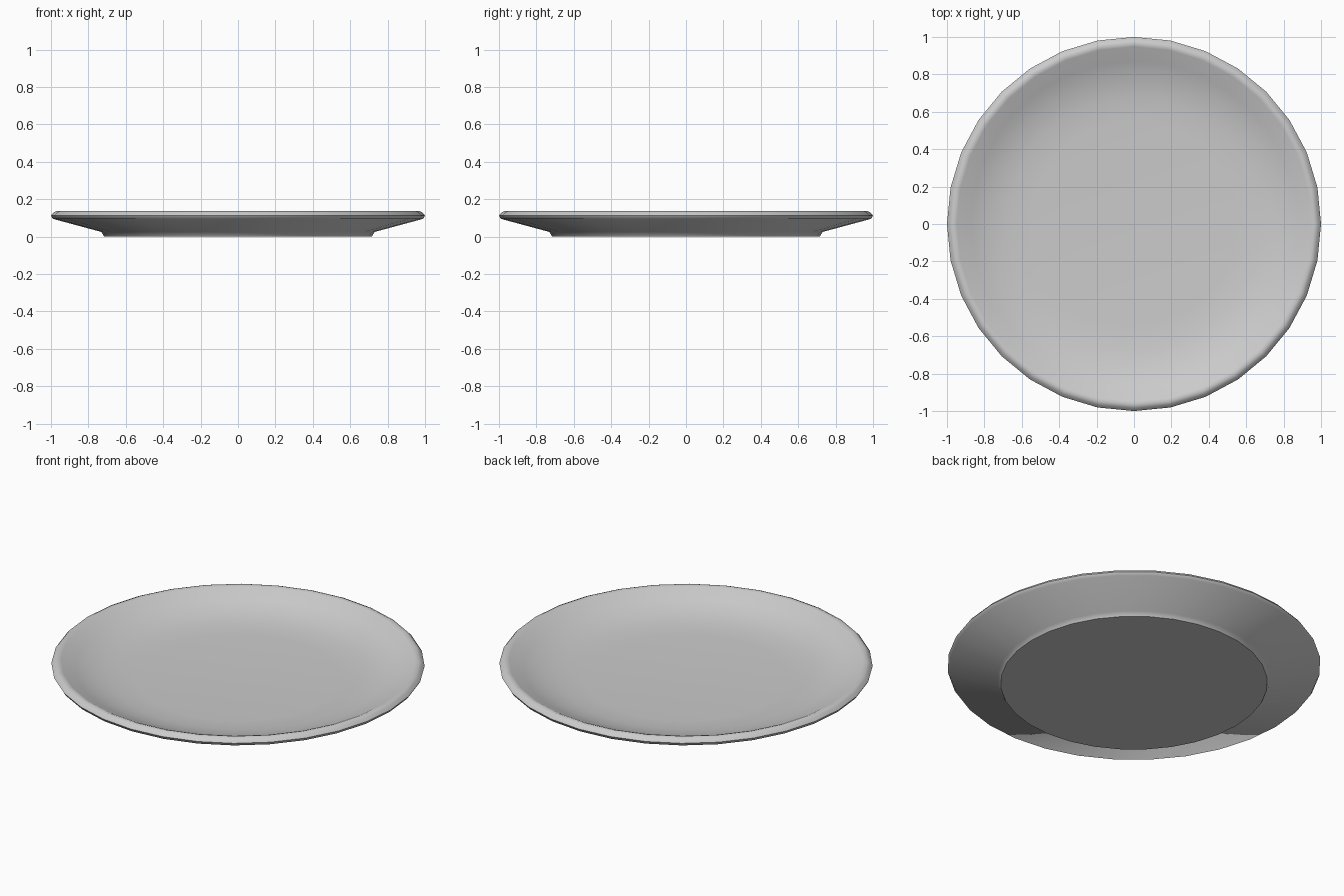
import bpy, bmesh, math

if "Cube" in bpy.data.objects:
    bpy.data.objects.remove(bpy.data.objects["Cube"])

SIDES = 32

# Plate cross-section (radius, height): foot, underside, rolled rim, dished top
profile = [
    (0.715, 0.0), (0.73, 0.025),
    (0.99, 0.095), (1.0, 0.112), (0.985, 0.13), (0.967, 0.138), (0.948, 0.132),
    (0.87, 0.093), (0.78, 0.062), (0.68, 0.043), (0.55, 0.035),
]

bm = bmesh.new()
rings = []
for r, z in profile:
    rings.append([bm.verts.new((r * math.cos(2 * math.pi * i / SIDES),
                                r * math.sin(2 * math.pi * i / SIDES), z))
                  for i in range(SIDES)])

# Walls between neighbouring rings
for low, high in zip(rings, rings[1:]):
    for i in range(SIDES):
        j = (i + 1) % SIDES
        bm.faces.new((low[i], low[j], high[j], high[i]))

# Flat base and flat eating surface
bm.faces.new(rings[0][::-1])
bm.faces.new(rings[-1])
bmesh.ops.recalc_face_normals(bm, faces=bm.faces[:])

mesh = bpy.data.meshes.new("plate")
bm.to_mesh(mesh)
bm.free()
plate = bpy.data.objects.new("plate", mesh)
bpy.context.collection.objects.link(plate)

# Smooth surfaces with a crisp foot edge
bpy.context.view_layer.objects.active = plate
plate.select_set(True)
bpy.ops.object.shade_smooth_by_angle(angle=math.radians(50))
